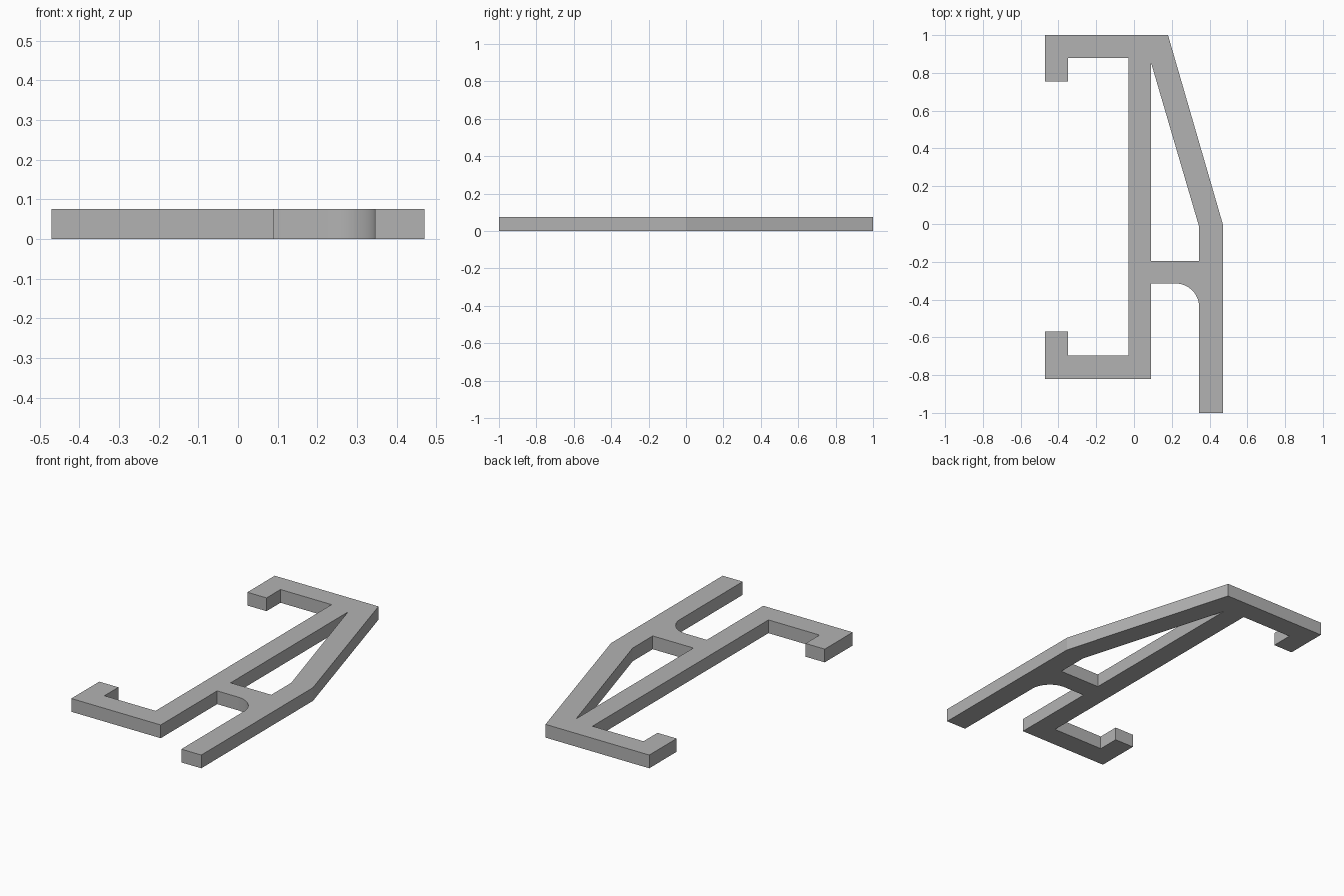
import bpy, bmesh
from math import sin, cos, pi

cube = bpy.data.objects.get("Cube")
if cube:
    bpy.data.objects.remove(cube, do_unlink=True)

THICK = 0.075

grey = bpy.data.materials.new("plain_grey")
grey.use_nodes = True
colour = (0.45, 0.45, 0.45, 1)
grey.diffuse_color = colour
grey.node_tree.nodes["Principled BSDF"].inputs["Base Color"].default_value = colour

# Rounded inner corner between the crossbar and the straight leg
R, CX, CY, STEPS = 0.125, 0.22, -0.44, 16
fillet = [(CX + R * cos(pi / 2 * i / STEPS), CY + R * sin(pi / 2 * i / STEPS))
          for i in range(STEPS + 1)]

# Outline: sloping strut and leg, crossbar, then the lower and upper hooks
outline = [(-0.47, 1), (0.18, 1), (0.47, 0), (0.47, -1), (0.345, -1)]
outline += fillet
outline += [(0.09, -0.315), (0.09, -0.82),
            (-0.47, -0.82), (-0.47, -0.57), (-0.35, -0.57), (-0.35, -0.695),
            (-0.03, -0.695), (-0.03, 0.88),
            (-0.35, 0.88), (-0.35, 0.755), (-0.47, 0.755)]

# Opening between the spine and the strut
opening = [(0.09, -0.195), (0.345, -0.195), (0.345, -0.015), (0.09, 0.855)]


def add_loop(bm, points):
    verts = [bm.verts.new((x, y, 0)) for x, y in points]
    return [bm.edges.new((a, b)) for a, b in zip(verts, verts[1:] + verts[:1])]


# Fill the flat profile and extrude it into a plate
bm = bmesh.new()
edges = add_loop(bm, outline) + add_loop(bm, opening)
bmesh.ops.triangle_fill(bm, edges=edges, use_beauty=True, use_dissolve=False)
result = bmesh.ops.extrude_face_region(bm, geom=bm.faces[:], use_keep_orig=True)
top = [g for g in result["geom"] if isinstance(g, bmesh.types.BMVert)]
bmesh.ops.translate(bm, verts=top, vec=(0, 0, THICK))
bmesh.ops.recalc_face_normals(bm, faces=bm.faces[:])

mesh = bpy.data.meshes.new("hook_bracket")
bm.to_mesh(mesh)
bm.free()
mesh.materials.append(grey)
bracket = bpy.data.objects.new("hook_bracket", mesh)
bpy.context.collection.objects.link(bracket)

# Smooth the fillet, keep the corners sharp
bpy.ops.object.select_all(action="DESELECT")
bracket.select_set(True)
bpy.context.view_layer.objects.active = bracket
bpy.ops.object.shade_smooth_by_angle(angle=pi / 12)
